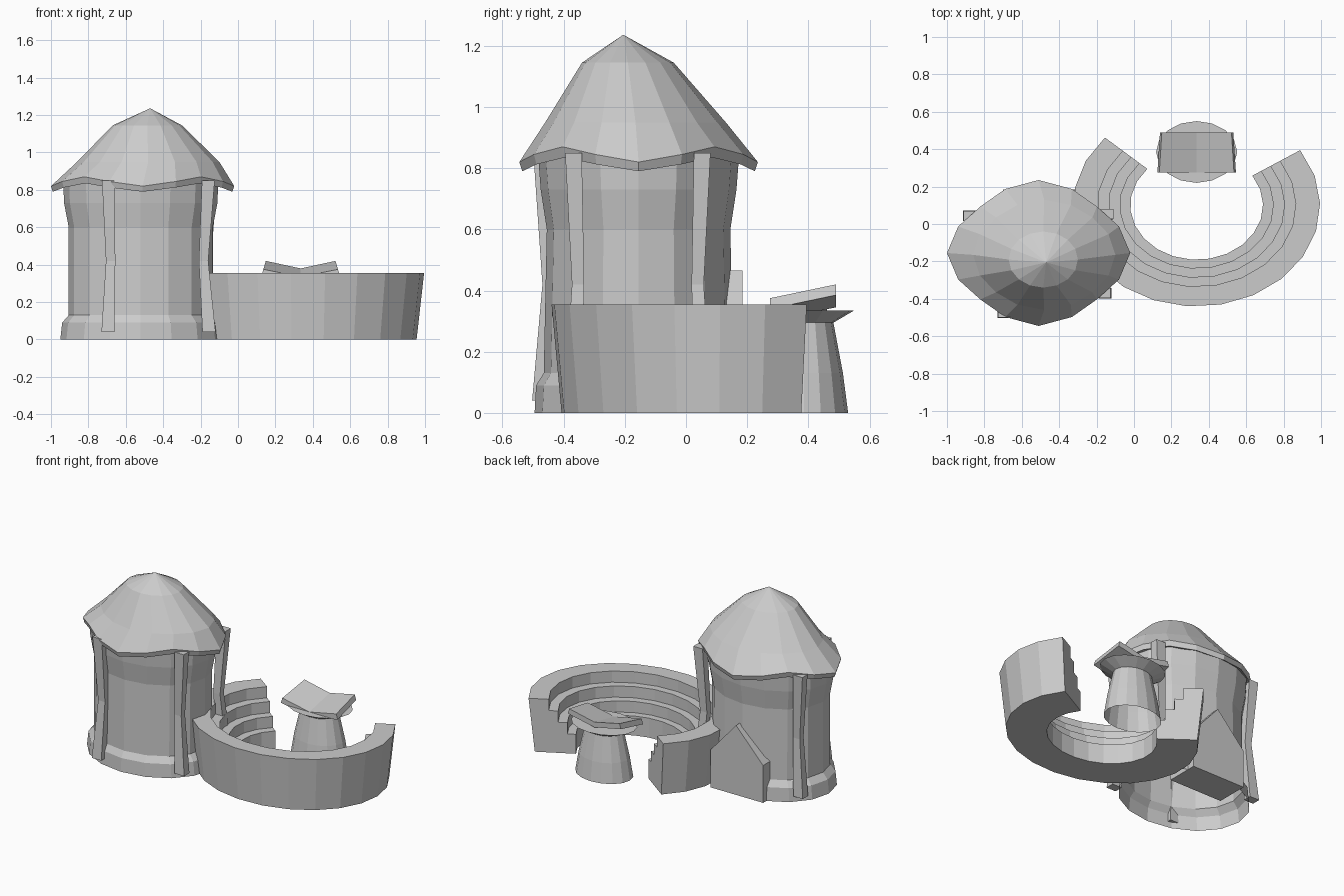
import bpy
from math import cos, sin, pi, radians

old = bpy.data.objects.get("Cube")
if old:
    bpy.data.objects.remove(old, do_unlink=True)

stone = bpy.data.materials.new("grey stone")
stone.use_nodes = True
GREY = (0.6, 0.6, 0.6, 1)
stone.diffuse_color = GREY
stone.node_tree.nodes["Principled BSDF"].inputs["Base Color"].default_value = GREY


def make(name, verts, faces):
    mesh = bpy.data.meshes.new(name)
    mesh.from_pydata(verts, [], faces)
    mesh.materials.append(stone)
    obj = bpy.data.objects.new(name, mesh)
    bpy.context.collection.objects.link(obj)
    return obj


def loft(name, rings, closed=True, cap_start=False, cap_end=False):
    """Bridge equal-sized rings of points with quads."""
    n = len(rings[0])
    verts = [p for ring in rings for p in ring]
    faces = []
    for r in range(len(rings) - 1):
        for i in range(n if closed else n - 1):
            j = (i + 1) % n
            a, b = r * n, (r + 1) * n
            faces.append((a + i, a + j, b + j, b + i))
    if cap_start:
        faces.append(tuple(reversed(range(n))))
    if cap_end:
        faces.append(tuple(range(len(verts) - n, len(verts))))
    return make(name, verts, faces)


def oval(cx, cy, rx, ry, z, n=16, wave=0, lift=0):
    """Oval ring; wave pulls the diagonals in and lift raises them."""
    pts = []
    for i in range(n):
        a = 2 * pi * i / n
        k = 1 - wave * (1 - cos(4 * a)) / 2
        up = lift * (1 - cos(4 * a)) / 2
        pts.append((cx + rx * k * cos(a), cy + ry * k * sin(a), z + up))
    return pts


# Tower wall with flared foot and top, open underneath
TX, TY = -0.52, -0.155
wall = [(0.43, 0.34, 0), (0.42, 0.335, 0.09), (0.385, 0.31, 0.13),
        (0.385, 0.3, 0.6), (0.41, 0.32, 0.73), (0.415, 0.33, 0.86)]
loft("tower_wall", [oval(TX, TY, *w) for w in wall])

# Wavy pointed roof, from its underside up to the off-centre tip
roof = [oval(TX, TY, 0.38, 0.3, 0.85),
        oval(-0.51, TY, 0.48, 0.38, 0.79, wave=0.1, lift=0.045),
        oval(-0.51, TY, 0.49, 0.39, 0.82, wave=0.1, lift=0.05),
        oval(-0.48, -0.165, 0.38, 0.295, 0.95, wave=0.04),
        oval(-0.485, -0.19, 0.185, 0.15, 1.145),
        oval(-0.47, -0.205, 0.002, 0.002, 1.235)]
loft("roof", roof, cap_end=True)

# Leaning posts that bow in at the middle
for name, px, py in (("front_right", -0.695, -0.475), ("front_left", -0.155, -0.37),
                     ("back_left", -0.14, 0.055), ("back_right", -0.88, 0.045)):
    rings = []
    for z, k, h in ((0.04, 1, 0.035), (0.42, 0.92, 0.025), (0.85, 0.99, 0.034)):
        x, y = TX + (px - TX) * k, TY + (py - TY) * k
        rings.append([(x - h, y - h * 0.8, z), (x + h, y - h * 0.8, z),
                      (x + h, y + h * 0.8, z), (x - h, y + h * 0.8, z)])
    loft(name + "_post", rings, cap_start=True, cap_end=True)

# Gabled doorway block at the back
gable = [(-0.7, 0), (-0.7, 0.25), (-0.5, 0.465), (-0.31, 0.25), (-0.31, 0)]
loft("back_doorway", [[(x, y, z) for x, z in gable] for y in (0.185, -0.03)],
     cap_start=True, cap_end=True)

# Curved stepped seating, open at the back
profile = [(0.62, 0), (0.66, 0.355), (0.53, 0.355), (0.53, 0.28), (0.47, 0.28),
           (0.47, 0.205), (0.41, 0.205), (0.41, 0.13), (0.355, 0.13), (0.355, 0)]
SEGMENTS = 16
sections = []
for i in range(SEGMENTS + 1):
    a = radians(138 + 255 * i / SEGMENTS)
    sections.append([(0.335 + r * cos(a), 0.1 + r * 0.82 * sin(a), z) for r, z in profile])
loft("stepped_seating", sections, cap_start=True, cap_end=True)

# Lectern pedestal with flared cap, open underneath
pedestal = [(0.19, 0.145, 0), (0.168, 0.128, 0.13), (0.13, 0.097, 0.295),
            (0.217, 0.165, 0.335)]
loft("pedestal", [oval(0.335, 0.385, *p) for p in pedestal], cap_end=True)

# Open book resting on the pedestal, tilted towards the front
book = [(-0.19, 0.42), (0, 0.38), (0.19, 0.42), (0.2, 0.385), (0, 0.345), (-0.2, 0.385)]
sides = [[(0.335 + x * k, y, z - drop) for x, z in book]
         for y, k, drop in ((0.275, 1.05, 0.045), (0.49, 0.98, 0))]
loft("open_book", sides, cap_start=True, cap_end=True)

# Make every face point outwards
import bmesh
for obj in bpy.context.collection.objects:
    if obj.type == "MESH" and stone.name in obj.data.materials:
        bm = bmesh.new()
        bm.from_mesh(obj.data)
        bmesh.ops.recalc_face_normals(bm, faces=bm.faces)
        bm.to_mesh(obj.data)
        bm.free()
